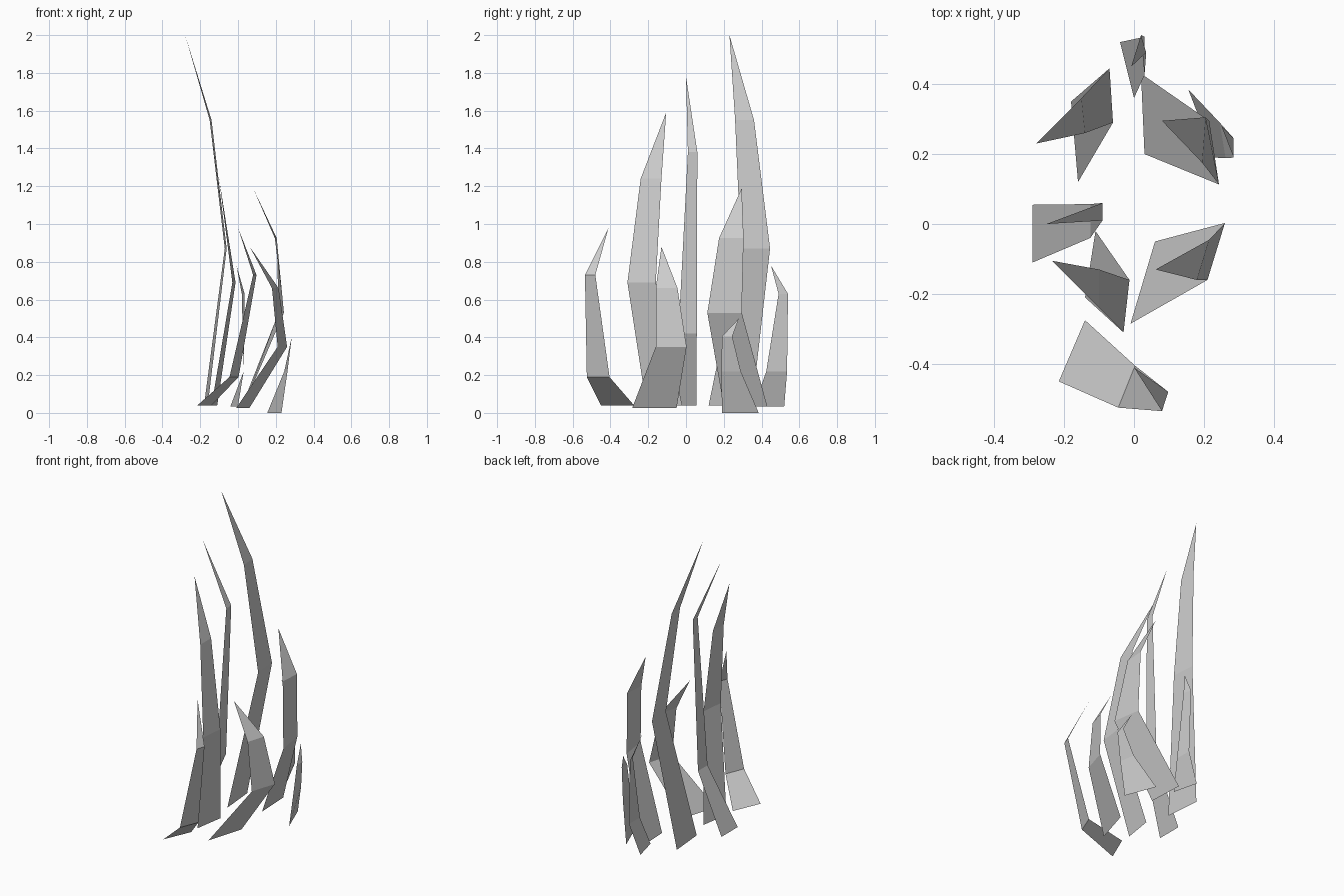
import bpy


def blade(name, tip, upper, mid, base):
    """Flat bent leaf: each row is (x1, y1, x2, y2, z), closing in a single tip point."""
    verts = []
    for x1, y1, x2, y2, z in (base, mid, upper):
        verts += [(x1, y1, z), (x2, y2, z)]
    verts.append(tip)
    faces = [(i, i + 1, i + 3, i + 2) for i in (0, 2)] + [(4, 5, 6)]
    mesh = bpy.data.meshes.new(name)
    mesh.from_pydata(verts, [], faces)
    mesh.update()
    obj = bpy.data.objects.new(name, mesh)
    bpy.context.collection.objects.link(obj)
    return obj


# Three tall blades on the left
blade("tall_blade_back", (-.28, .23, 2.0), (-.14, .26, -.15, .36, 1.55),
      (-.06, .29, -.07, .445, .87), (-.16, .12, -.18, .35, .04))
blade("tall_blade_middle", (-.25, 0, 1.78), (-.09, .01, -.09, .06, 1.38),
      (-.125, -.04, -.125, .057, .42), (-.29, -.11, -.29, .055, .04))
blade("tall_blade_front", (-.235, -.105, 1.59), (-.10, -.24, -.10, -.13, 1.24),
      (-.03, -.31, -.013, -.16, .69), (-.14, -.21, -.11, -.02, .04))

# Medium blades on the right
blade("medium_blade_back", (.08, .295, 1.19), (.195, .175, .205, .305, .925),
      (.243, .113, .215, .295, .53), (.03, .2, .02, .43, .035))
blade("medium_blade_front", (.062, -.13, .88), (.18, -.16, .215, -.045, .66),
      (.21, -.16, .26, .003, .35), (-.01, -.285, .06, -.05, .025))

# Short outer blades
blade("short_blade_front", (0, -.41, .98), (.08, -.535, .098, -.48, .73),
      (-.045, -.525, .003, -.405, .19), (-.215, -.45, -.14, -.275, .04))
blade("short_blade_back", (-.008, .45, .78), (.035, .49, .02, .54, .63),
      (.03, .425, .03, .535, .22), (0, .36, -.04, .52, .035))
blade("short_blade_right", (.25, .28, .5), (.285, .19, .285, .245, .405),
      (.262, .188, .245, .29, .22), (.23, .19, .155, .385, 0))
